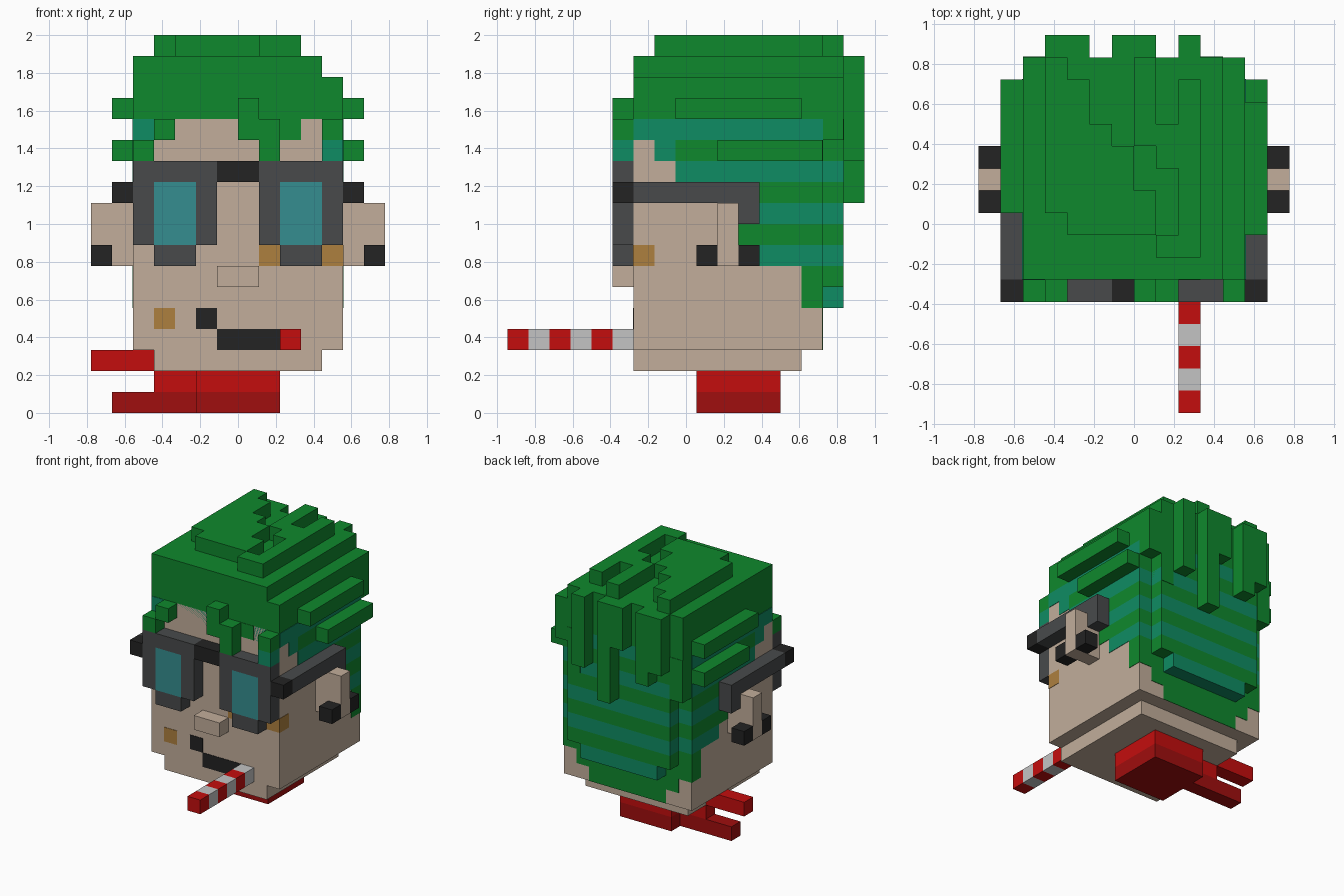
import bpy, bmesh

if "Cube" in bpy.data.objects:
    bpy.data.objects.remove(bpy.data.objects["Cube"], do_unlink=True)

U = 1 / 9          # one block
E = 0.03           # thickness of painted plates, in blocks


def material(name, hex_code):
    rgb = [int(hex_code[i:i + 2], 16) / 255 for i in (0, 2, 4)]
    lin = [c / 12.92 if c < 0.04 else ((c + 0.055) / 1.055) ** 2.4 for c in rgb]
    m = bpy.data.materials.new(name)
    m.use_nodes = True
    m.diffuse_color = (*lin, 1)
    bsdf = next(n for n in m.node_tree.nodes if n.type == 'BSDF_PRINCIPLED')
    bsdf.inputs["Base Color"].default_value = (*lin, 1)
    return m


SKIN = material("skin", "c2ae9b")
GREEN = material("hair_green", "0f882d")
TEAL = material("undercut_teal", "0f8c63")
GREY = material("frame_grey", "484a4b")
BLACK = material("black", "232323")
LENS = material("lens_blue", "358d90")
RED = material("red", "c40d0d")
DARK_RED = material("dark_red", "a00e0e")
WHITE = material("white", "c4c4c4")
TAN = material("freckle_tan", "ae803f")


def part(name, mat, *boxes):
    """Blocks given as x0, x1, y0, y1, z0, z1 in block units (y counted from the front)."""
    bm = bmesh.new()
    for x0, x1, y0, y1, z0, z1 in boxes:
        for v in bmesh.ops.create_cube(bm, size=1)["verts"]:
            v.co.x = (x1 if v.co.x > 0 else x0) * U
            v.co.y = ((y1 if v.co.y > 0 else y0) - 8.5) * U
            v.co.z = (z1 if v.co.z > 0 else z0) * U
    mesh = bpy.data.meshes.new(name)
    bm.to_mesh(mesh)
    bm.free()
    mesh.materials.append(mat)
    ob = bpy.data.objects.new(name, mesh)
    bpy.context.collection.objects.link(ob)
    return ob


def both(*boxes):
    """The boxes and their mirror images across x."""
    return list(boxes) + [(-b[1], -b[0], *b[2:]) for b in boxes]


def face_plate(x0, x1, z0, z1):
    return (x0, x1, 6 - E, 6 + E, z0, z1)


# Head, nose and ears
part("head", SKIN, (-5, 5, 6, 15, 3, 14), (-4, 4, 6, 14, 2, 3))
part("nose", SKIN, (-1, 1, 5, 6, 6, 7))
part("ears", SKIN, *both((5, 7, 10, 11, 8, 10), (5, 7, 10, 11, 7, 8)))
part("earrings", BLACK, *both((6, 7, 9, 10, 7, 8), (6, 7, 11, 12, 7, 8)))

# Painted face details
part("mouth", BLACK, face_plate(-1, 2, 3, 4))
part("mole", BLACK, face_plate(-2, -1, 4, 5))
part("freckles", TAN, face_plate(-4, -3, 4, 5), face_plate(1, 2, 7, 8),
     (4, 5 + E, 6 - E, 7, 7, 8))

# Striped stick in the mouth
for i in range(6):
    part(f"stick_band_{i}", WHITE if i % 2 else RED, (2, 3, i, i + 1, 3, 4))

# Scarf: neck wrap, knot and two tails
part("scarf_base", DARK_RED, (-2, 2, 9, 13, 0, 1), (-6, -2, 11, 12, 0, 1))
part("scarf_top", RED, (-2, 2, 9, 13, 1, 2), (-4, -2, 11, 12, 1, 2),
     (-7, -4, 11, 12, 2, 3))

# Glasses
part("glasses_frame", GREY, *both(
    (1, 5, 5, 6, 11, 12), (1, 2, 5, 6, 8, 11), (4, 5, 5, 6, 8, 11),
    (2, 4, 5, 6, 7, 8)))
part("glasses_lenses", LENS, *both((2, 4, 5, 6, 8, 11)))
part("glasses_bridge", BLACK, (-1, 1, 5, 6, 11, 12))
part("glasses_hinges", BLACK, *both((5, 6, 5, 6, 10, 11)))
part("glasses_arms", GREY, *both((5, 6, 6, 12, 10, 11), (5, 6, 11, 12, 9, 10)))

# Striped undercut: one thin band per row, wrapping the sides and back
band_start = {5: 14, 6: 14, 7: 12, 8: 11, 9: 12, 10: 11, 11: 8, 12: 8, 13: 6}
for z, start in band_start.items():
    mat = TEAL if z % 2 and z > 5 else GREEN
    part(f"undercut_band_{z}", mat, (-5 - E, 5 + E, start, 15 + E, z, z + 1))
    half = 3 if z == 5 else 4
    part(f"back_hair_row_{z}", TEAL if z % 2 else GREEN,
         (-half, half, 15, 16, z, z + 1))
part("undercut_edge", TEAL, *both((5 - E, 5 + E, 7, 8, 12, 13)))
part("temple_patch", TEAL, face_plate(-5, -4, 13, 14))
part("nape_hair", GREEN, (-3, 3, 15 - E, 15 + E, 3, 4), (-4, 4, 15 - E, 15 + E, 4, 5))

# Hair mass
part("hair_mass", GREEN, (-5, 5, 6, 16, 14, 16), (-5, 4, 6, 16, 16, 17))

# Top ridges: column x with its front and back ends
ridges = [(-4, 9, 16), (-3, 8, 15), (-2, 8, 13), (-1, 8, 12), (0, 8, 10),
          (0, 12, 16), (1, 11, 13), (1, 7, 8), (2, 7, 15)]
part("hair_ridges", GREEN, *[(x, x + 1, a, b, 17, 18) for x, a, b in ridges])

# Side strands
part("side_strands", GREEN, (5, 6, 8, 14, 14, 15), (-6, -5, 9, 15, 14, 15),
     *both((5, 6, 10, 15, 12, 13)))

# Strands hanging at the back: column x and lower end
tails = [(-4, 13), (-3, 12), (-1, 14), (0, 10), (2, 12)]
part("back_strands", GREEN, *[(x, x + 1, 16, 17, z, 17) for x, z in tails],
     (4, 5, 15, 16, 13, 14), (3, 4, 15, 16 + E, 11, 14), (-5, -4, 15, 16 + E, 11, 14))

# Fringe over the forehead
part("fringe", GREEN, (-5, -4, 5, 6, 12, 13), (-4, -3, 5, 6, 13, 14),
     (0, 1, 5, 6, 13, 15), (1, 2, 5, 6, 12, 14), (4, 5, 5, 6, 13, 14),
     face_plate(2, 3, 13, 14))
part("fringe_tip", TEAL, (4, 5, 5, 6, 12, 13))
